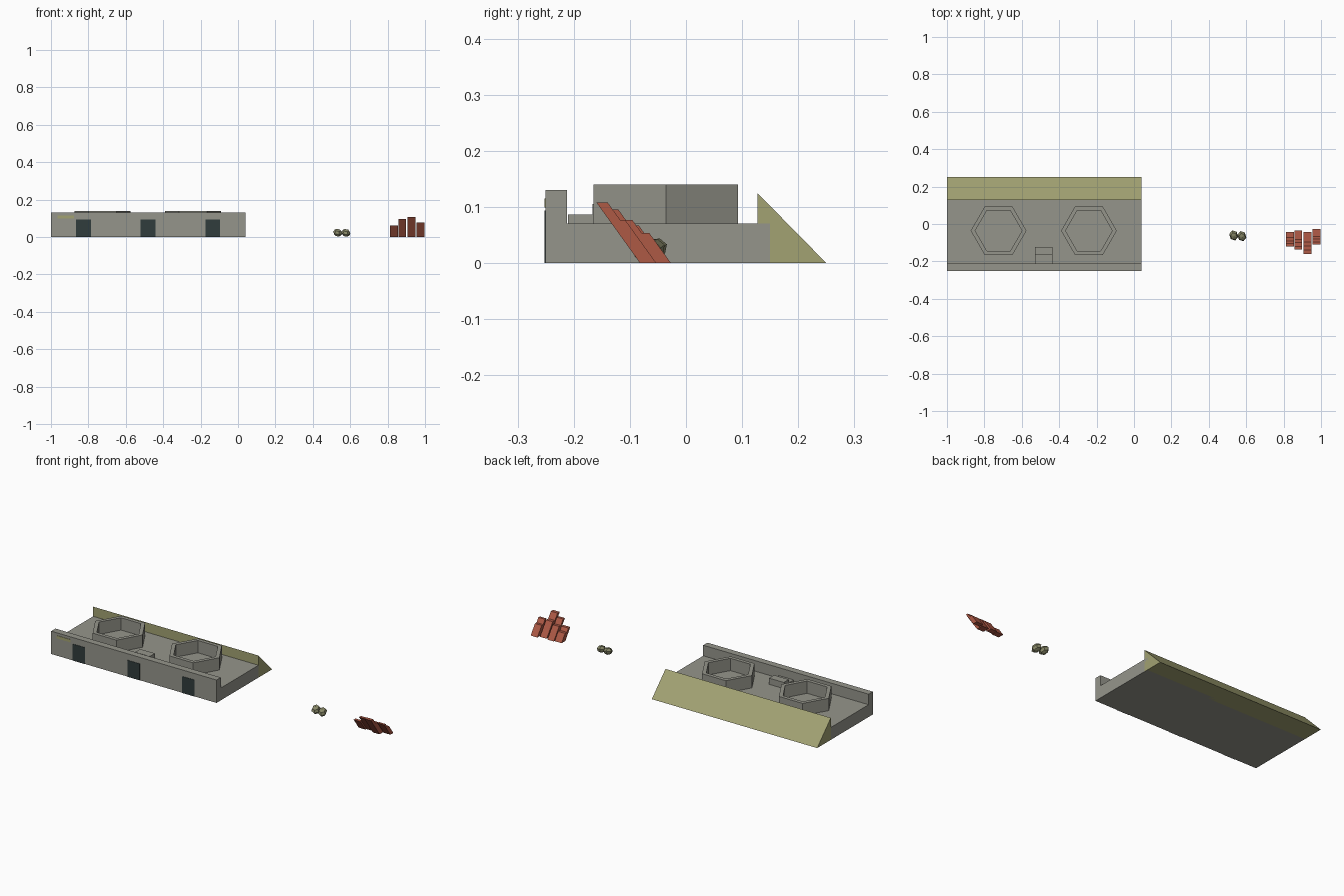
import bpy
from math import cos, sin, pi

if "Cube" in bpy.data.objects:
    bpy.data.objects.remove(bpy.data.objects["Cube"])


def material(name, rgb):
    m = bpy.data.materials.new(name)
    m.diffuse_color = (*rgb, 1)
    m.use_nodes = True
    m.node_tree.nodes["Principled BSDF"].inputs["Base Color"].default_value = m.diffuse_color
    return m


CONCRETE = material("concrete", (0.30, 0.30, 0.26))
GRASS = material("grass", (0.36, 0.36, 0.17))
DARK = material("dark_steel", (0.03, 0.045, 0.045))
SACK = material("sackcloth", (0.25, 0.25, 0.14))
RED = material("red_brick", (0.42, 0.10, 0.06))


def make(name, verts, faces, mat):
    me = bpy.data.meshes.new(name)
    me.from_pydata(verts, [], faces)
    me.materials.append(mat)
    ob = bpy.data.objects.new(name, me)
    bpy.context.collection.objects.link(ob)
    return ob


def prism(name, profile, x0, x1, mat):
    """Extrude a counter-clockwise (y, z) profile along x."""
    n = len(profile)
    verts = [(x, y, z) for x in (x0, x1) for y, z in profile]
    faces = [tuple(reversed(range(n))), tuple(range(n, 2 * n))]
    faces += [(i, (i + 1) % n, n + (i + 1) % n, n + i) for i in range(n)]
    return make(name, verts, faces, mat)


def box(name, x0, x1, y0, y1, z0, z1, mat):
    return prism(name, [(y0, z0), (y1, z0), (y1, z1), (y0, z1)], x0, x1, mat)


def hex_ring(name, cx, cy, r_out, r_in, z0, z1, mat):
    verts = [(cx + r * cos(i * pi / 3), cy + r * sin(i * pi / 3), z)
             for r, z in ((r_out, z0), (r_out, z1), (r_in, z1), (r_in, z0)) for i in range(6)]
    faces = [(k * 6 + i, k * 6 + (i + 1) % 6,
              (k + 1) % 4 * 6 + (i + 1) % 6, (k + 1) % 4 * 6 + i)
             for k in range(4) for i in range(6)]
    return make(name, verts, faces, mat)


# Concrete emplacement: stepped slab with front wall
prism("emplacement_base", [(-0.25, 0), (0.15, 0), (0.15, 0.07), (-0.212, 0.07),
                           (-0.212, 0.13), (-0.25, 0.13)], -1, 0.04, CONCRETE)

# Earth bank along the back
prism("earth_bank", [(0.127, 0), (0.25, 0), (0.127, 0.125)], -1, 0.04, GRASS)

# Hexagonal gun pits
for i, x in enumerate((-0.724, -0.241)):
    hex_ring(f"gun_pit_{i + 1}", x, -0.036, 0.149, 0.125, 0.07, 0.14, CONCRETE)

# Steps behind the front wall
box("low_step", -0.53, -0.437, -0.21, -0.165, 0.07, 0.086, CONCRETE)
box("high_step", -0.53, -0.437, -0.167, -0.122, 0.07, 0.105, CONCRETE)

# Doors and wall plate
for i, x in enumerate((-0.826, -0.481, -0.136)):
    box(f"door_{i + 1}", x - 0.039, x + 0.039, -0.252, -0.248, 0, 0.094, DARK)
box("wall_plate", -0.965, -0.877, -0.252, -0.248, 0.099, 0.115, GRASS)

# Pair of faceted sandbags
for i, (x, y, z) in enumerate(((0.533, -0.061, 0.023), (0.577, -0.065, 0.022))):
    bpy.ops.mesh.primitive_uv_sphere_add(segments=6, ring_count=4, radius=1, location=(x, y, z))
    bag = bpy.context.object
    bag.name = f"sandbag_{i + 1}"
    bag.scale = (0.024, 0.030, 0.020)
    bag.rotation_euler = (0.35, 0, 0.3)
    bag.data.materials.append(SACK)

# Leaning columns of broken brick: x range, front foot y, height, back foot y
LEAN = 0.72
for i, (x0, x1, y, h, back) in enumerate((
        (0.812, 0.855, -0.076, 0.062, -0.042), (0.857, 0.897, -0.068, 0.095, -0.036),
        (0.906, 0.948, -0.082, 0.108, -0.042), (0.954, 0.996, -0.054, 0.077, -0.027))):
    mid = (y + back) / 2
    for part, a, b, top in (("front", y, mid, h), ("back", mid, back, h * 0.7)):
        prism(f"brick_column_{part}_{i + 1}",
              [(a, 0), (b, 0), (b - LEAN * top, top), (a - LEAN * top, top)], x0, x1, RED)
